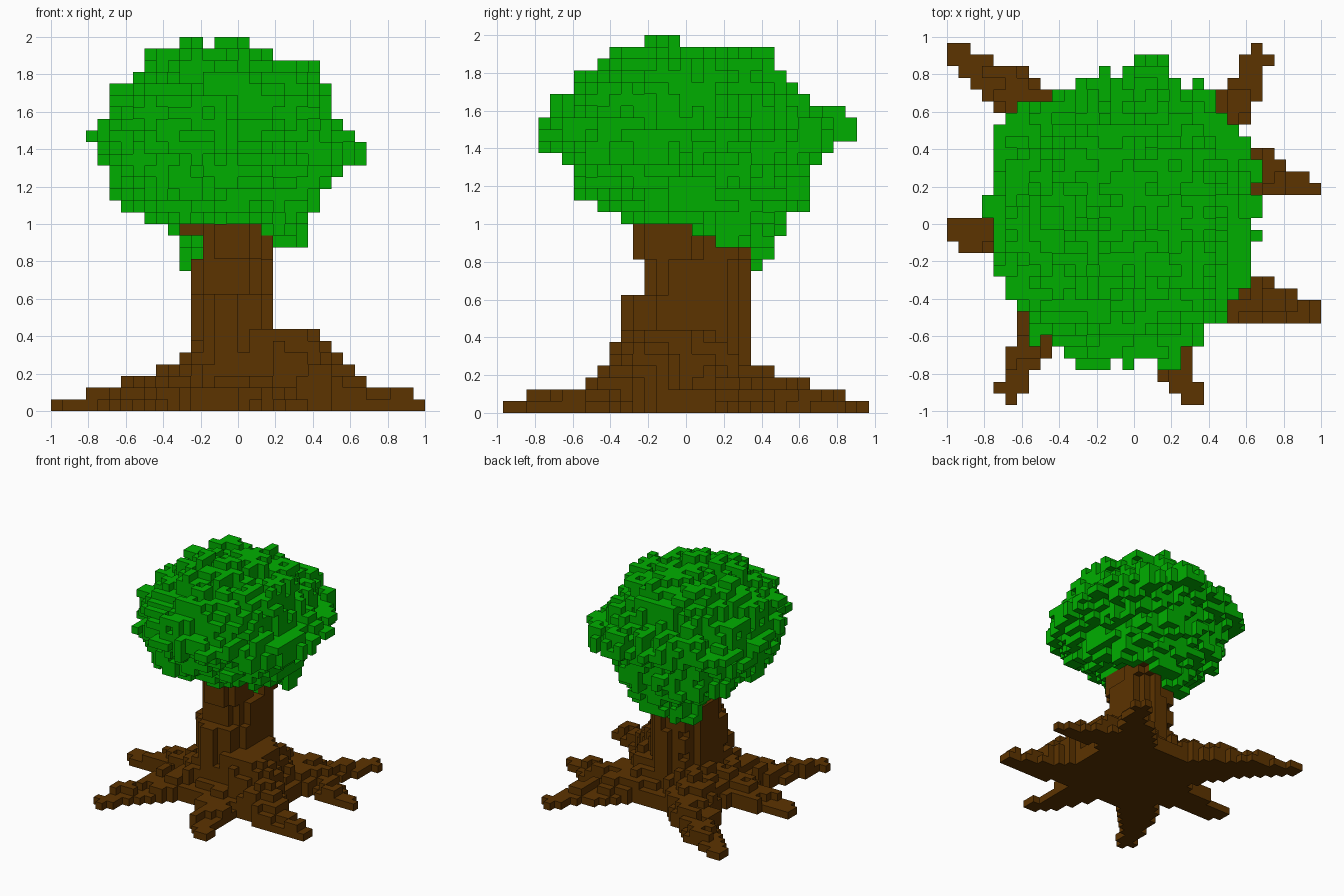
import bpy
import bmesh
import math
import random
from mathutils import Vector

random.seed(7)
U = 1 / 16                      # edge length of one block

old = bpy.data.objects.get("Cube")
if old:
    bpy.data.objects.remove(old, do_unlink=True)


def material(name, colour):
    m = bpy.data.materials.new(name)
    m.use_nodes = True
    m.diffuse_color = (*colour, 1)
    m.node_tree.nodes["Principled BSDF"].inputs["Base Color"].default_value = (*colour, 1)
    return m


leaf_green = material("leaf green", (0.0, 0.43, 0.0))
bark_brown = material("bark brown", (0.107, 0.033, 0.0))

# A block (i, j, k) is centred at (i + 0.5, j, k + 0.5) block units.
STEPS = [(1, 0, 0), (-1, 0, 0), (0, 1, 0), (0, -1, 0), (0, 0, 1), (0, 0, -1)]


def neighbours(b):
    return [(b[0] + s[0], b[1] + s[1], b[2] + s[2]) for s in STEPS]


def tidy(blocks, least):
    """Drop blocks that hang on by too few neighbours."""
    return {b for b in blocks if sum(n in blocks for n in neighbours(b)) >= least}


def build(name, blocks, solid, mat):
    """Make one mesh from the exposed sides of a set of blocks."""
    bm = bmesh.new()
    for b in sorted(blocks):
        centre = Vector((b[0] + 0.5, b[1], b[2] + 0.5))
        for step, n in zip(STEPS, neighbours(b)):
            if n in solid:
                continue
            d = Vector(step)
            p = Vector((step[1], step[2], step[0]))
            q = d.cross(p)
            corners = [(-1, -1), (1, -1), (1, 1), (-1, 1)]
            bm.faces.new([bm.verts.new((centre + (d + p * s + q * t) / 2) * U)
                          for s, t in corners])
    bmesh.ops.remove_doubles(bm, verts=bm.verts, dist=0.001)
    mesh = bpy.data.meshes.new(name)
    bm.to_mesh(mesh)
    bm.free()
    mesh.materials.append(mat)
    bpy.context.collection.objects.link(bpy.data.objects.new(name, mesh))


# Roots: rise towards the trunk, then points running outwards to the tip
ROOTS = [
    (0.42, [(-0.60, 0.68), (-0.81, 0.79), (-0.97, 0.94)]),
    (0.42, [(0.53, 0.66), (0.60, 0.76), (0.66, 0.88)]),
    (0.65, [(0.55, 0.32), (0.75, 0.27), (0.91, 0.19)]),
    (1.10, [(0.55, -0.38), (0.78, -0.42), (0.97, -0.50)]),
    (0.40, [(0.20, -0.60), (0.23, -0.80), (0.34, -0.94)]),
    (0.40, [(-0.50, -0.55), (-0.58, -0.70), (-0.66, -0.88)]),
    (0.45, [(-0.55, -0.04), (-0.80, -0.06), (-0.97, -0.06)]),
]


def root_height(p):
    """Height of the root system over a point on the ground."""
    r = p.length
    best = 0.16 * (1 - r / 0.56) + 0.08 if r < 0.5 else 0
    for rise, root in ROOTS:
        path = [Vector((0, 0))] + [Vector(c) for c in root]
        for a, b in zip(path, path[1:]):
            t = max(0, min(1, (p - a).dot(b - a) / (b - a).length_squared))
            dist = (a.lerp(b, t) - p).length
            s = min(1, a.lerp(b, t).length / path[-1].length)
            width = 0.06 + 0.21 * (1 - s)
            if dist < width:
                h = rise * (1 - s) ** 2 * (1 - 0.5 * (dist / width) ** 2)
                best = max(best, 0.06 + h + random.uniform(-0.05, 0.05))
    return min(best, 0.45)


wood = set()
for i in range(-16, 16):
    for j in range(-15, 16):
        x, y = (i + 0.5) * U, j * U
        # roots and flare
        h = root_height(Vector((x, y)))
        if h > 0:
            wood |= {(i, j, k) for k in range(max(1, round(h / U)))}
        # trunk column, narrowing in steps to the top, with upright bark ridges
        bark = random.uniform(0, 0.3)
        for k in range(16):
            rx = 0.235 if k < 13 else 0.19
            if k < 10:
                ry, cy = 0.36, 0.0
            elif k < 13:
                ry, cy = 0.29, 0.05
            else:
                ry, cy = 0.21, -0.08
            e = abs((x + 0.03) / rx) ** 2.2 + abs((y - cy) / ry) ** 2.2
            if e < 1.06 - bark - random.uniform(0, 0.08):
                wood.add((i, j, k))
# stub branches: column, row, lowest layer
for bi, bj, low in [(-6, 1, 15), (-5, 1, 15), (-4, 1, 14), (2, 2, 12),
                    (2, 3, 13), (2, 4, 13), (2, 5, 14), (1, 4, 12), (1, 5, 13)]:
    wood |= {(bi, bj, k) for k in range(low, min(low + 3, 16))}
supported = tidy(wood, 2)
wood = {b for b in wood if b[2] == 0 or b in supported}

# Crown layers from the bottom up: x from, x to, y from, y to in block units
CROWN = [
    (-5, 3, -0.5, 7.5), (-5, 4, 0.5, 8.5), (-5, 6, 0.5, 7.5), (-7, 6, -1.5, 9.5),
    (-8, 7, -5.5, 8.5), (-10, 7, -7.5, 10.5), (-11, 7, -9.5, 10.5),
    (-11, 9, -10.5, 10.5), (-13, 9, -9.5, 10.5), (-12, 11, -10.5, 11.5),
    (-12, 11, -12.5, 13.5), (-13, 10, -13.5, 15.5), (-12, 9, -12.5, 14.5),
    (-11, 8, -11.5, 13.5), (-12, 8, -12.5, 10.5), (-11, 8, -10.5, 9.5),
    (-10, 7, -10.5, 9.5), (-8, 8, -8.5, 8.5), (-8, 3, -6.5, 8.5), (-5, 2, -4.5, 1.5),
]
leaves = set()
for i in range(-16, 16):
    for j in range(-15, 16):
        # uneven column ends break up the top and the underside
        top_cut, base_cut = random.choice((0, 0, 0, 1, 1, 2)), random.choice((0, 0, 1, 1))
        for k in range(20):
            layer = k + top_cut if k > 11 else k - base_cut
            if not 0 <= layer < 20:
                continue
            x0, x1, y0, y1 = CROWN[layer]
            v = (2 * j - y0 - y1) / (y1 - y0)
            lean = 2.5 * max(0, v) ** 4 if 5 < layer < 16 else 0
            u = (2 * (i + 0.5 - lean) - x0 - x1) / (x1 - x0)
            power = 2.2 if layer < 16 else 1.8
            rough = 0.3 if layer > 2 else 0.6
            if (max(abs(u), abs(v)) < 1
                    and abs(u) ** power + abs(v) ** power < 1.08 - random.uniform(0, rough)):
                leaves.add((i, j, k + 12))
leaves = tidy(leaves - wood, 2)

solid = wood | leaves
build("trunk_and_roots", wood, solid, bark_brown)
build("leaf_crown", leaves, solid, leaf_green)
